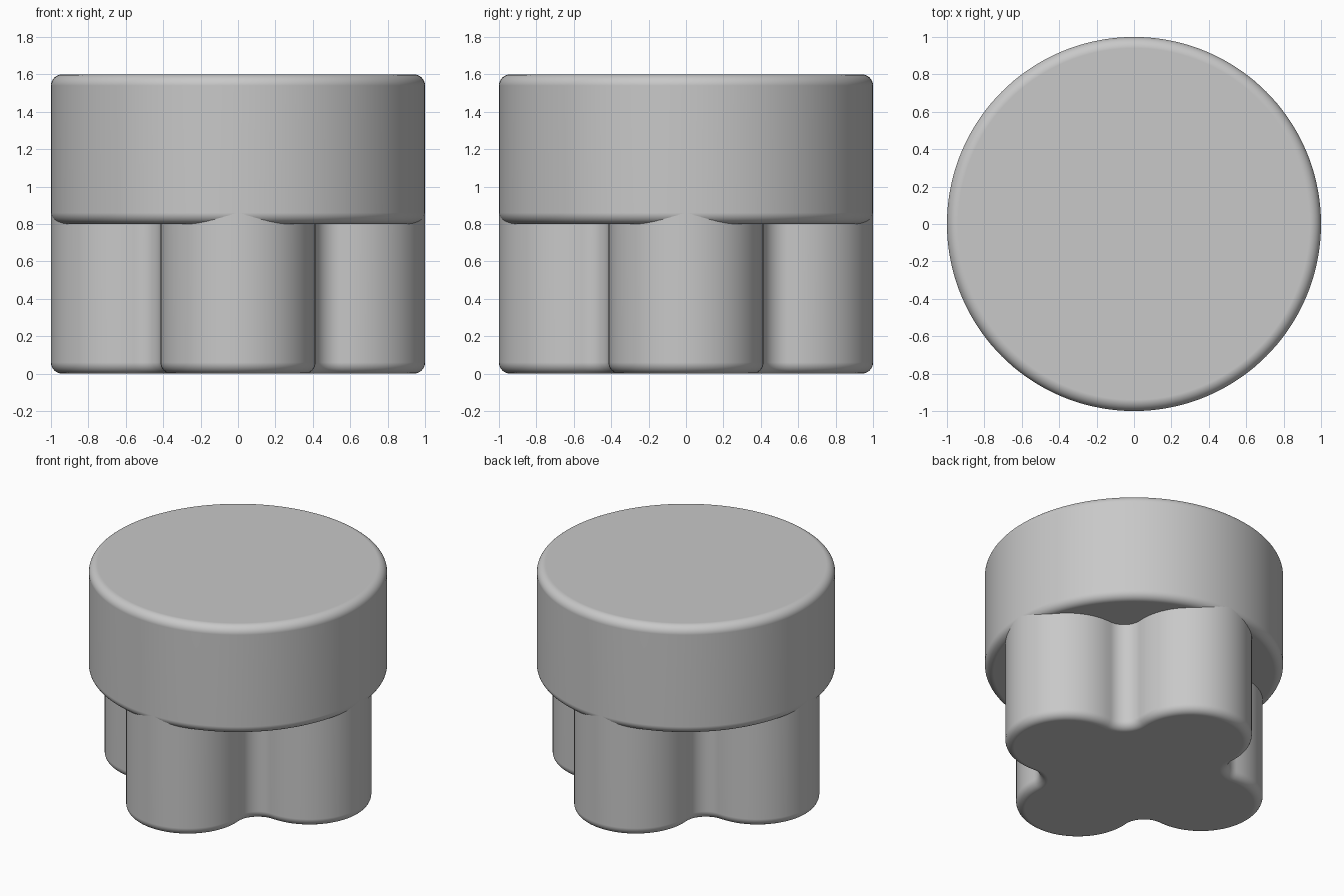
import bpy, bmesh
from math import sin, cos, pi, atan2, hypot, sqrt

cube = bpy.data.objects.get("Cube")
if cube:
    bpy.data.objects.remove(cube, do_unlink=True)

EDGE = 0.06           # rounding radius of all outer edges
STEPS = 8             # segments in each rounding
LOBE = sqrt(2) - 1    # four touching lobes inside a unit circle
FILLET = 0.13         # concave radius between lobes

grey = bpy.data.materials.new("plain grey")
grey.use_nodes = True
colour = (0.58, 0.58, 0.58, 1)
grey.diffuse_color = colour
grey.node_tree.nodes["Principled BSDF"].inputs["Base Color"].default_value = colour


def arc(cx, cy, r, start, end, n):
    """Points along an arc, leaving out the last one."""
    angles = [start + (end - start) * i / n for i in range(n)]
    return [(cx + r * cos(a), cy + r * sin(a)) for a in angles]


def circle_outline(inset):
    return arc(0, 0, 1 - inset, 0, 2 * pi, 144)


def lobed_outline(inset):
    """Four round lobes joined by concave fillets, moved inwards by inset."""
    lobe_c = 1 - LOBE
    # fillet centre on the diagonal, tangent to both neighbouring lobes
    half = lobe_c / sqrt(2)
    fc = (half + sqrt((LOBE + FILLET) ** 2 - half ** 2)) / sqrt(2)
    reach = atan2(fc, fc - lobe_c)
    points = []
    for k in range(4):
        turn = k * pi / 2
        points += arc(lobe_c * cos(turn), lobe_c * sin(turn), LOBE - inset,
                      turn - reach, turn + reach, 36)
        fx, fy = hypot(fc, fc) * cos(turn + pi / 4), hypot(fc, fc) * sin(turn + pi / 4)
        points += arc(fx, fy, FILLET + inset,
                      turn + reach - pi, turn - pi / 2 - reach, 16)
    return points


def rounded_solid(name, outline, bottom, top, round_top):
    """Stack inset outlines so that the rims are rounded."""
    quarter = [i * pi / 2 / STEPS for i in range(STEPS + 1)]
    levels = [(EDGE * (1 - sin(a)), bottom + EDGE * (1 - cos(a))) for a in quarter]
    if round_top:
        levels += [(inset, top + bottom - z) for inset, z in reversed(levels)]
    else:
        levels.append((0, top))
    bm = bmesh.new()
    rings = [[bm.verts.new((x, y, z)) for x, y in outline(inset)] for inset, z in levels]
    for low, high in zip(rings, rings[1:]):
        n = len(low)
        for i in range(n):
            j = (i + 1) % n
            bm.faces.new((low[i], low[j], high[j], high[i]))
    bm.faces.new(rings[0][::-1])
    bm.faces.new(rings[-1])
    mesh = bpy.data.meshes.new(name)
    bm.to_mesh(mesh)
    bm.free()
    mesh.materials.append(grey)
    obj = bpy.data.objects.new(name, mesh)
    bpy.context.collection.objects.link(obj)
    bpy.ops.object.select_all(action="DESELECT")
    obj.select_set(True)
    bpy.context.view_layer.objects.active = obj
    bpy.ops.object.shade_smooth_by_angle()
    # keep the caps flat-looking next to their rounded rims
    weighted = obj.modifiers.new("flat caps", "WEIGHTED_NORMAL")
    weighted.keep_sharp = True
    return obj


# Round head, rounded on both rims
rounded_solid("round_head", circle_outline, 0.8, 1.6, True)
# Four-lobed stem, running up into the head past its lower rim
rounded_solid("lobed_stem", lobed_outline, 0, 0.8 + EDGE, False)
